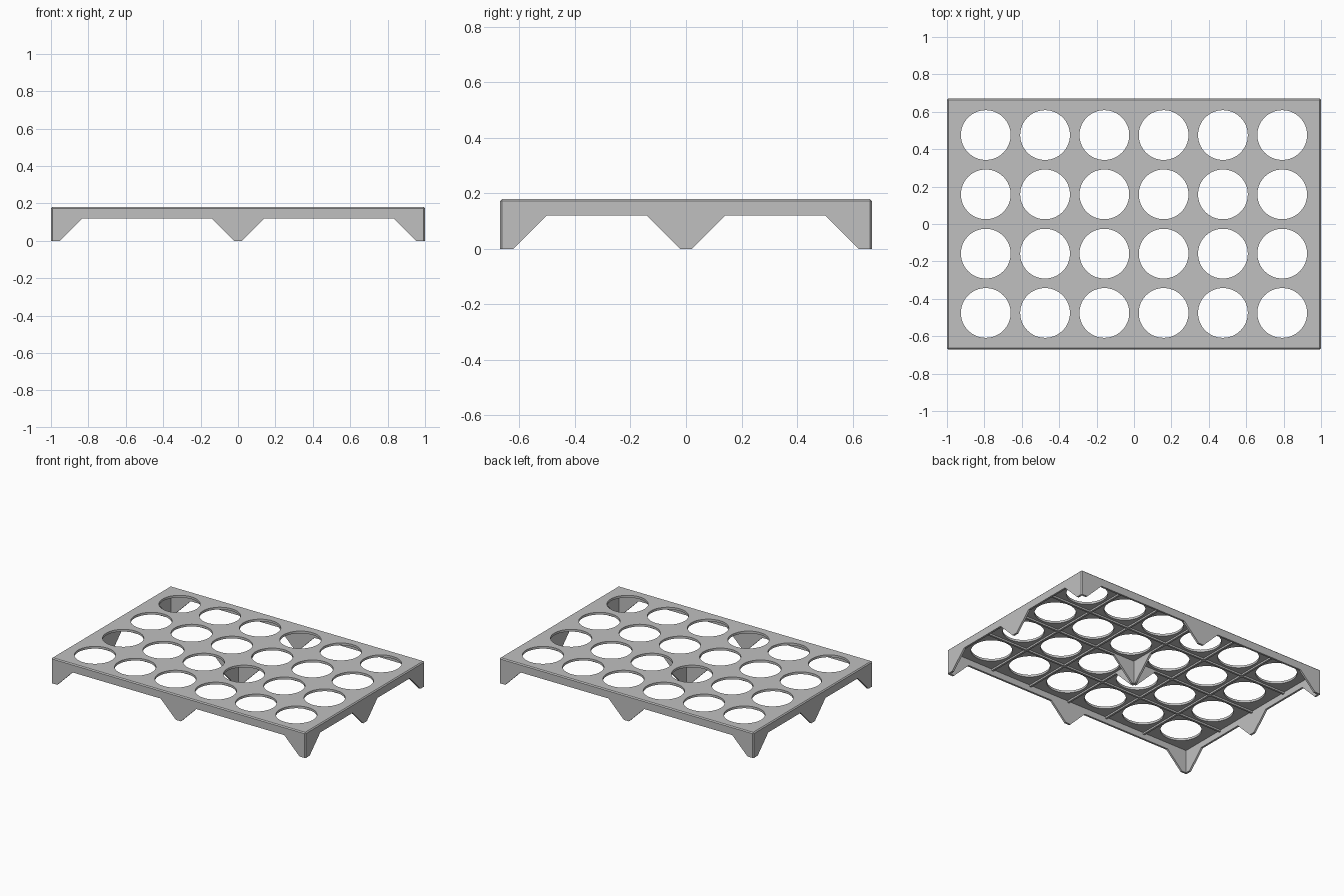
import bpy, bmesh
from mathutils import Matrix, Vector

cube = bpy.data.objects.get("Cube")
if cube:
    bpy.data.objects.remove(cube, do_unlink=True)

LX, LY, H = 2.0, 1.34, 0.18      # outer size
WALL, PLATE = 0.014, 0.016       # skirt and top thickness
PITCH, RADIUS = 0.317, 0.133     # hole grid
RIB_W, RIB_D = 0.014, 0.012      # underside ribs
OPENING_TOP, FOOT = 0.12, 0.02   # skirt openings, half width of a middle foot

grey = bpy.data.materials.new("light grey plastic")
grey.use_nodes = True
grey.diffuse_color = (0.53, 0.53, 0.53, 1)
grey.node_tree.nodes["Principled BSDF"].inputs["Base Color"].default_value = grey.diffuse_color


def make_object(name, bm):
    bmesh.ops.recalc_face_normals(bm, faces=bm.faces)
    mesh = bpy.data.meshes.new(name)
    bm.to_mesh(mesh)
    bm.free()
    mesh.materials.append(grey)
    obj = bpy.data.objects.new(name, mesh)
    bpy.context.collection.objects.link(obj)
    return obj


def add_box(bm, size, centre):
    matrix = Matrix.Translation(centre) @ Matrix.Diagonal((*size, 1))
    return bmesh.ops.create_cube(bm, size=1, matrix=matrix)["verts"]


def add_prism(bm, profile, axis, half):
    """Extrude a profile of (along, z) points sideways; the profile runs along axis."""
    def point(a, b, z):
        return (a, b, z) if axis == "x" else (b, a, z)
    face = bm.faces.new([bm.verts.new(point(a, -half, z)) for a, z in profile])
    new = bmesh.ops.extrude_face_region(bm, geom=[face])["geom"]
    verts = [v for v in new if isinstance(v, bmesh.types.BMVert)]
    bmesh.ops.translate(bm, verts=verts, vec=Vector(point(0, 2 * half, 0)))


def cut(target, cutter):
    """Subtract the cutter, bake the result and remove the cutter."""
    cutter.hide_render = True
    mod = target.modifiers.new("cut", "BOOLEAN")
    mod.operation, mod.solver, mod.object = "DIFFERENCE", "EXACT", cutter
    graph = bpy.context.evaluated_depsgraph_get()
    mesh = bpy.data.meshes.new_from_object(target.evaluated_get(graph))
    target.modifiers.clear()
    target.data = mesh
    bpy.data.objects.remove(cutter, do_unlink=True)


# Tray body: chamfered block
bm = bmesh.new()
add_box(bm, (LX, LY, H), (0, 0, H / 2))
edges = [e for e in bm.edges if any(v.co.z > H / 2 for v in e.verts)]
bmesh.ops.bevel(bm, geom=edges, offset=0.007, segments=1, affect="EDGES")
tray = make_object("tray_body", bm)

# Hollow underside
bm = bmesh.new()
add_box(bm, (LX - 2 * WALL, LY - 2 * WALL, H), (0, 0, H / 2 - PLATE))
cut(tray, make_object("hollow_cutter", bm))

# Round holes
bm = bmesh.new()
for i in range(6):
    for j in range(4):
        place = Matrix.Translation(((i - 2.5) * PITCH, (j - 1.5) * PITCH, H))
        bmesh.ops.create_cone(bm, cap_ends=True, segments=64, radius1=RADIUS,
                              radius2=RADIUS, depth=0.1, matrix=place)
cut(tray, make_object("hole_cutter", bm))

# Sloped openings that leave feet at the corners and side middles
for axis, length in (("x", LX), ("y", LY)):
    bm = bmesh.new()
    low, high = FOOT, length / 2 - 0.047
    for side in (1, -1):
        profile = [(low - 0.05, -0.05), (low + OPENING_TOP, OPENING_TOP),
                   (high - OPENING_TOP, OPENING_TOP), (high + 0.05, -0.05)]
        add_prism(bm, [(a * side, z) for a, z in profile], axis, 1.5)
    cut(tray, make_object("opening_cutter", bm))

# Rib grid between the holes
top = H - PLATE
for axis, count, length in (("x", 5, LY), ("y", 3, LX)):
    bm = bmesh.new()
    for i in range(count):
        offset = (i - (count - 1) / 2) * PITCH
        size, centre = (RIB_W, length - 2 * WALL), (offset, 0)
        if axis == "y":
            size, centre = size[::-1], centre[::-1]
        add_box(bm, (*size, RIB_D), (*centre, top - RIB_D / 2))
    make_object("ribs_across_" + axis, bm)

# Central foot: two crossed tapering plates
for axis in "xy":
    bm = bmesh.new()
    add_prism(bm, [(-FOOT, 0), (FOOT, 0), (FOOT + top, top), (-FOOT - top, top)],
              axis, RIB_W / 2)
    make_object("centre_foot_" + axis, bm)
